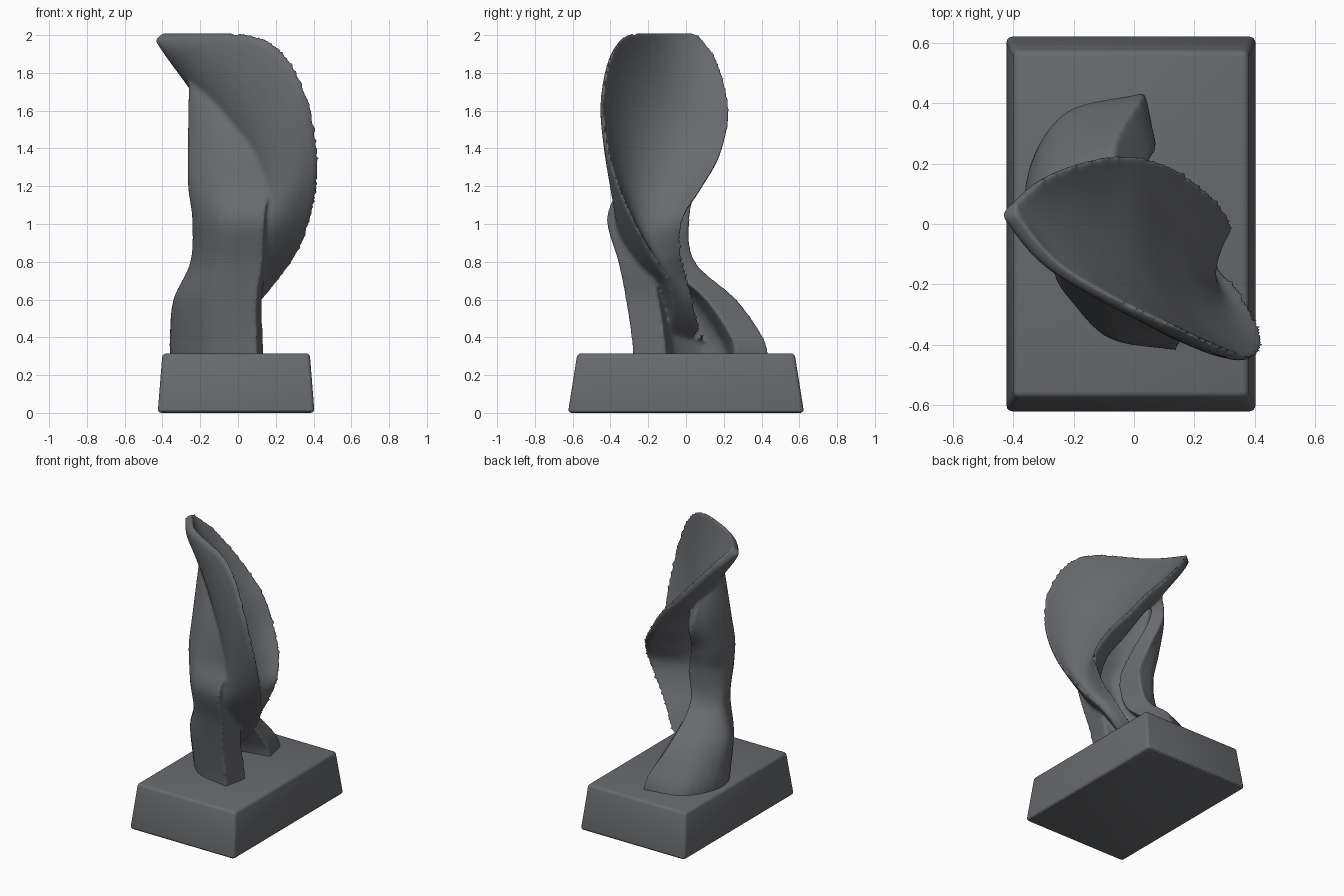
import bpy, bmesh
from mathutils import Vector as V

if "Cube" in bpy.data.objects:
    bpy.data.objects.remove(bpy.data.objects["Cube"])

grey = bpy.data.materials.new("dark stone grey")
grey.diffuse_color = (0.14, 0.145, 0.155, 1)
grey.use_nodes = True
grey.node_tree.nodes["Principled BSDF"].inputs["Base Color"].default_value = grey.diffuse_color


def add_object(name, bm):
    bmesh.ops.recalc_face_normals(bm, faces=bm.faces)
    me = bpy.data.meshes.new(name)
    bm.to_mesh(me)
    bm.free()
    ob = bpy.data.objects.new(name, me)
    bpy.context.collection.objects.link(ob)
    me.materials.append(grey)
    return ob


def spline(pts, n):
    """Catmull-Rom curve through the points, n steps per span."""
    p = [2 * pts[0] - pts[1]] + pts + [2 * pts[-1] - pts[-2]]
    out = []
    for i in range(1, len(p) - 2):
        a, b, c, d = p[i - 1:i + 3]
        for k in range(n):
            t = k / n
            out.append(0.5 * (2 * b + (c - a) * t + (2 * a - 5 * b + 4 * c - d) * t * t
                              + (3 * b - a - 3 * c + d) * t ** 3))
    return out + [pts[-1]]


def loft(bm, rings):
    """Closed skin through equal-sized rings, smoothly interpolated."""
    cols = [spline([r[i] for r in rings], 8) for i in range(len(rings[0]))]
    rows = [[bm.verts.new(c[j]) for c in cols] for j in range(len(cols[0]))]
    n = len(cols)
    for a, b in zip(rows, rows[1:]):
        for i in range(n):
            bm.faces.new((a[i], a[(i + 1) % n], b[(i + 1) % n], b[i]))
    h = n // 2
    for r in (rows[0], rows[-1]):
        for i in range(h - 1):
            bm.faces.new((r[i], r[i + 1], r[n - 2 - i], r[n - 1 - i]))


form = bmesh.new()

# Twisting C-shaped column: height, wall thickness, outer curve front to back
column = [
    (0.28, .18, [(.10, -.28), (-.18, -.20), (-.36, .08), (-.24, .37), (.04, .44)]),
    (0.40, .18, [(.10, -.29), (-.18, -.22), (-.36, .05), (-.26, .31), (.02, .41)]),
    (0.60, .18, [(.10, -.32), (-.17, -.26), (-.34, -.02), (-.26, .17), (-.06, .27)]),
    (0.80, .17, [(.13, -.36), (-.12, -.31), (-.25, -.10), (-.20, .00), (-.06, .05)]),
    (1.02, .17, [(.14, -.42), (-.10, -.37), (-.24, -.17), (-.18, -.02), (-.03, .02)]),
    (1.20, .14, [(.15, -.36), (-.10, -.32), (-.26, -.18), (-.21, .00), (-.08, .06)]),
    (1.42, .09, [(.06, -.30), (-.12, -.25), (-.26, -.14), (-.23, .02), (-.14, .14)]),
    (1.75, .05, [(-.12, -.13), (-.19, -.12), (-.26, -.07), (-.23, .00), (-.18, .03)]),
]
rings = []
for z, th, pts in column:
    outer = spline([V((x, y, z)) for x, y in pts], 5)
    inner = []
    for i, p in enumerate(outer):
        t = (outer[min(i + 1, len(outer) - 1)] - outer[max(i - 1, 0)]).normalized()
        inner.append(p + V((t.y, -t.x, 0)) * th)
    rings.append(outer + inner[::-1])
loft(form, rings)

# Hollow leaf: front rim, back rim, depth of the hollow, thickness in the middle
leaf = [
    ((-.395, .035, 2.015), (-.39, .07, 2.0), .0, .02),
    ((-.25, -.13, 2.015), (-.30, .15, 1.90), .04, .04),
    ((-.05, -.25, 2.015), (-.19, .20, 1.77), .10, .05),
    ((.13, -.335, 1.99), (-.05, .23, 1.61), .16, .06),
    ((.28, -.405, 1.87), (.07, .215, 1.48), .19, .07),
    ((.385, -.44, 1.63), (.17, .17, 1.34), .19, .08),
    ((.43, -.40, 1.35), (.28, .08, 1.19), .17, .11),
    ((.41, -.31, 1.10), (.33, -.01, 1.04), .13, .20),
    ((.33, -.19, .87), (.27, -.02, .88), .08, .25),
    ((.22, -.09, .71), (.17, .01, .73), .04, .25),
    ((.11, -.06, .58), (.09, .05, .59), .02, .20),
    ((-.02, -.07, .46), (-.04, .10, .46), .0, .12),
    ((-.18, -.06, .38), (-.18, .10, .38), .0, .05),
]
sag = V((-.72, -.33, -.60))
rings = []
for f, b, d, th in leaf:
    f, b = V(f), V(b)
    inner, outer = [], []
    for i in range(17):
        u = i / 16
        s = 4 * u * (1 - u)
        p = f.lerp(b, u) + sag * d * s
        inner.append(p)
        # lower part thickens level towards the column instead of downwards
        grow = sag if th < .1 else V((-.85, -.5, -.1))
        outer.append(p + sag * 0.045 + grow * th * s ** .7)
    rings.append(inner + outer[::-1])
loft(form, rings)

twisted = add_object("twisted_leaf_form", form)
rm = twisted.modifiers.new("fuse", 'REMESH')
rm.mode = 'VOXEL'
rm.voxel_size = 0.01
rm.use_smooth_shade = True
sm = twisted.modifiers.new("soften", 'SMOOTH')
sm.factor = 0.5
sm.iterations = 10

# Tapered plinth with softened edges
bm = bmesh.new()
bmesh.ops.create_cube(bm, size=1)
for v in bm.verts:
    top = v.co.z > 0
    hx, hy = (.39, .575) if top else (.415, .625)
    v.co = V(((hx if v.co.x > 0 else -hx) - .01, hy if v.co.y > 0 else -hy, .315 if top else 0))
plinth = add_object("plinth", bm)
bv = plinth.modifiers.new("soft_edges", 'BEVEL')
bv.width = 0.02
bv.segments = 3

for ob in (twisted, plinth):
    bpy.ops.object.select_all(action='DESELECT')
    ob.select_set(True)
    bpy.context.view_layer.objects.active = ob
    for m in list(ob.modifiers):
        bpy.ops.object.modifier_apply(modifier=m.name)
    if ob is plinth:
        bpy.ops.object.shade_smooth_by_angle()
    else:
        bpy.ops.object.shade_smooth()
